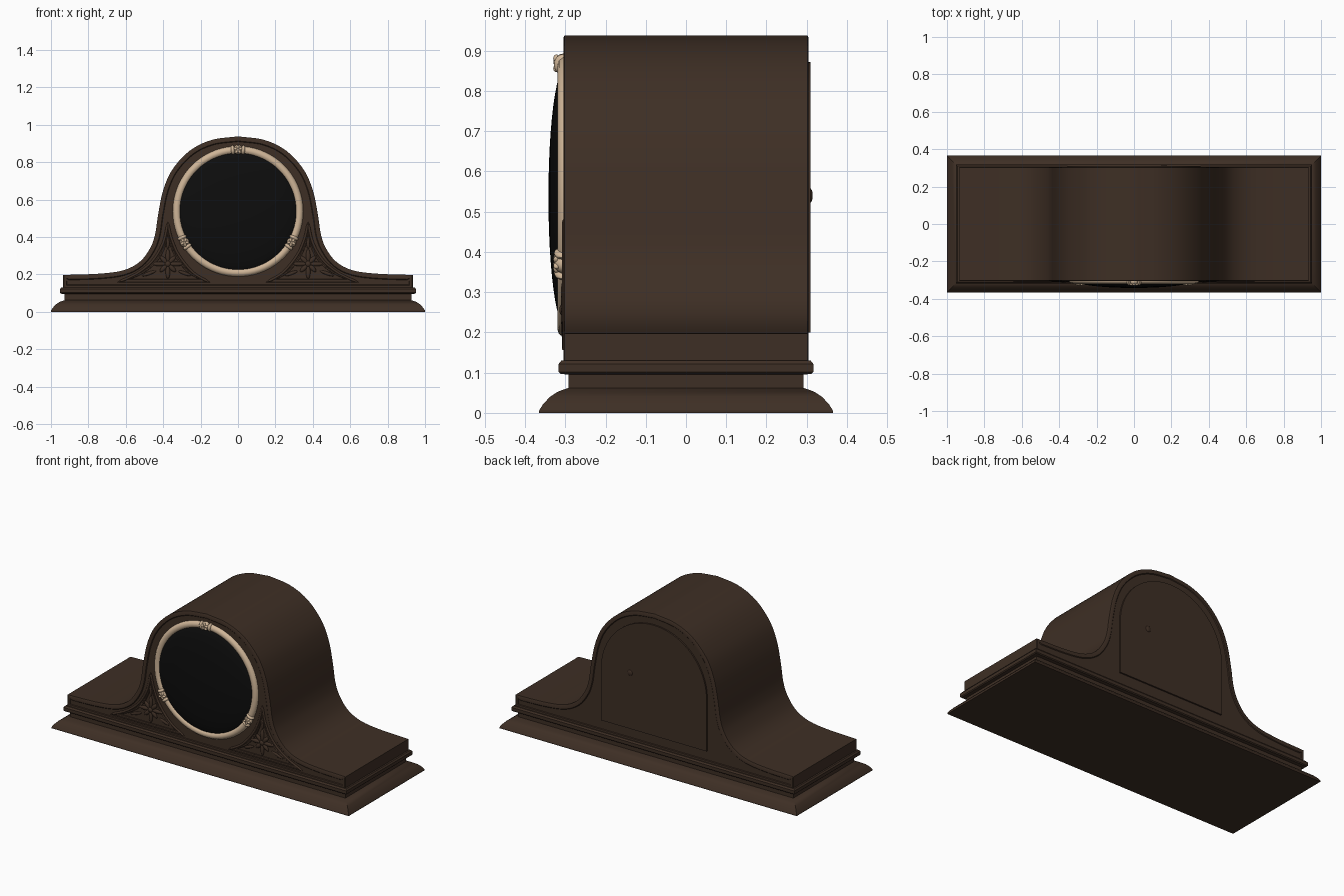
import bpy, bmesh, math
from mathutils import Vector, Matrix

if "Cube" in bpy.data.objects:
    bpy.data.objects.remove(bpy.data.objects["Cube"], do_unlink=True)


def material(name, rgb):
    m = bpy.data.materials.new(name)
    m.use_nodes = True
    m.diffuse_color = (*rgb, 1)
    bsdf = next(n for n in m.node_tree.nodes if n.type == 'BSDF_PRINCIPLED')
    bsdf.inputs["Base Color"].default_value = (*rgb, 1)
    bsdf.inputs["Roughness"].default_value = 0.6
    return m


wood = material("dark wood", (0.048, 0.028, 0.018))
cream = material("cream metal", (0.62, 0.46, 0.31))
black = material("black glass", (0.004, 0.004, 0.004))


def finish(name, bm, mat, angle=35):
    """Turn a bmesh into a smooth-shaded object."""
    bmesh.ops.recalc_face_normals(bm, faces=bm.faces)
    mesh = bpy.data.meshes.new(name)
    bm.to_mesh(mesh)
    bm.free()
    ob = bpy.data.objects.new(name, mesh)
    bpy.context.collection.objects.link(ob)
    mesh.materials.append(mat)
    shade(ob, angle)
    return ob


def shade(ob, angle):
    bpy.ops.object.select_all(action='DESELECT')
    ob.select_set(True)
    bpy.context.view_layer.objects.active = ob
    bpy.ops.object.shade_smooth_by_angle(angle=math.radians(angle))


def spline(pts, steps=6):
    """Smooth 2D path through the given points."""
    p = [Vector(q) for q in pts]
    p = [2 * p[0] - p[1]] + p + [2 * p[-1] - p[-2]]
    out = []
    for a, b, c, d in zip(p, p[1:], p[2:], p[3:]):
        for i in range(steps):
            t = i / steps
            out.append(0.5 * (2 * b + (c - a) * t + (2 * a - 5 * b + 4 * c - d) * t * t
                              + (3 * b - a - 3 * c + d) * t ** 3))
    return out + [p[-2]]


def slab(bm, outline, y0, y1):
    """Extrude an x-z outline from y0 to y1 and return the two caps."""
    rings = [[bm.verts.new((x, y, z)) for x, z in outline] for y in (y0, y1)]
    n = len(outline)
    for i in range(n):
        j = (i + 1) % n
        bm.faces.new((rings[0][i], rings[0][j], rings[1][j], rings[1][i]))
    return [bm.faces.new(r) for r in rings]


def ellipsoid(bm, centre, size, turn=0):
    m = Matrix.Translation(centre) @ Matrix.Rotation(turn, 4, 'Y') @ Matrix.Diagonal((*size, 1))
    bmesh.ops.create_uvsphere(bm, u_segments=16, v_segments=10, radius=1, matrix=m)


def tube(name, pts, y, radius, mat, cyclic=True):
    """Round bead following an x-z path."""
    cu = bpy.data.curves.new(name, 'CURVE')
    cu.dimensions = '3D'
    cu.bevel_depth = radius
    cu.bevel_resolution = 3
    sp = cu.splines.new('POLY')
    sp.points.add(len(pts) - 1)
    for p, (x, z) in zip(sp.points, pts):
        p.co = (x, y, z, 1)
    sp.use_cyclic_u = cyclic
    ob = bpy.data.objects.new(name, cu)
    bpy.context.collection.objects.link(ob)
    cu.materials.append(mat)
    bpy.ops.object.select_all(action='DESELECT')
    ob.select_set(True)
    bpy.context.view_layer.objects.active = ob
    bpy.ops.object.convert(target='MESH')
    shade(bpy.context.view_layer.objects.active, 60)


# Stepped plinth: stacked rectangles as (outward offset, height)
bm = bmesh.new()
steps = [(0.065, 0), (0.065, 0.006), (0.055, 0.022), (0.038, 0.04), (0.018, 0.053),
         (-0.004, 0.061), (-0.008, 0.062), (-0.008, 0.095), (0.012, 0.097), (0.017, 0.102),
         (0.017, 0.121), (0.01, 0.13)]
rings = []
for o, z in steps:
    hx, hy = 0.935 + o, 0.3 + o
    rings.append([bm.verts.new((sx * hx, sy * hy, z))
                  for sx, sy in ((-1, -1), (1, -1), (1, 1), (-1, 1))])
for lo, hi in zip(rings, rings[1:]):
    for i in range(4):
        j = (i + 1) % 4
        bm.faces.new((lo[i], lo[j], hi[j], hi[i]))
bm.faces.new(rings[0])
bm.faces.new(rings[-1])
finish("plinth", bm, wood, 30)

# Hump-shaped case with a shallow recessed panel front and back
half = spline([(0.935, 0.197), (0.74, 0.204), (0.61, 0.223), (0.525, 0.268), (0.47, 0.34),
               (0.443, 0.415), (0.427, 0.52), (0.4, 0.65), (0.35, 0.762), (0.257, 0.862),
               (0.14, 0.919), (0, 0.938)])
outline = [Vector((0.935, 0.125))] + half + [Vector((-x, z)) for x, z in half[-2::-1]]
outline.append(Vector((-0.935, 0.125)))
bm = bmesh.new()
caps = slab(bm, outline, -0.302, 0.302)
bmesh.ops.recalc_face_normals(bm, faces=bm.faces)
bmesh.ops.inset_individual(bm, faces=caps, thickness=0.006, depth=0.0)
for cap, s in zip(caps, (-1, 1)):
    for v in cap.verts:
        v.co.y = s * 0.305
bmesh.ops.inset_individual(bm, faces=caps, thickness=0.018, depth=0.0)
bmesh.ops.inset_individual(bm, faces=caps, thickness=0.004, depth=0.0)
for cap, s in zip(caps, (-1, 1)):
    for v in cap.verts:
        v.co.y = s * 0.301
finish("case", bm, wood, 30)

# Arched back door with its knob
bm = bmesh.new()
arch = [(0.355 * math.cos(i * math.pi / 40), 0.517 + 0.355 * math.sin(i * math.pi / 40))
        for i in range(41)]
slab(bm, [(0.355, 0.2)] + arch + [(-0.355, 0.2)], 0.295, 0.31)
finish("back_door", bm, wood)
bm = bmesh.new()
ellipsoid(bm, (0.16, 0.308, 0.54), (0.018, 0.007, 0.018))
finish("door_knob", bm, wood)

# Domed dial glass and round bezel
CZ = 0.537
bm = bmesh.new()
m = (Matrix.Translation((0, -0.3, CZ)) @ Matrix.Diagonal((0.322, 0.042, 0.322, 1))
     @ Matrix.Rotation(math.pi / 2, 4, 'X'))
bmesh.ops.create_uvsphere(bm, u_segments=64, v_segments=24, radius=1, matrix=m)
finish("dial_glass", bm, black)
circle = [(0.328 * math.cos(i * math.tau / 72), CZ + 0.328 * math.sin(i * math.tau / 72))
          for i in range(72)]
tube("bezel", circle, -0.298, 0.022, cream)

# Three wrapped ornaments on the bezel
bm = bmesh.new()
for k in range(3):
    a = math.pi / 2 + k * math.tau / 3
    for da, r in ((0, 0.024), (-0.085, 0.012), (0.085, 0.012)):
        b = a + da
        pos = (0.33 * math.cos(b), -0.306, CZ + 0.33 * math.sin(b))
        ellipsoid(bm, pos, (0.026, 0.022, r), math.pi / 2 - b + math.pi / 2)
    for i in range(5):
        b = a + i * math.tau / 5
        ellipsoid(bm, (0.33 * math.cos(a) + 0.013 * math.cos(b), -0.322,
                       CZ + 0.33 * math.sin(a) + 0.013 * math.sin(b)), (0.011, 0.008, 0.007), -b)
finish("bezel_ornaments", bm, cream)

# Carved corner panels: nested beads around a flower
inner = spline([(0.155, 0.158), (0.24, 0.21), (0.315, 0.3), (0.355, 0.39), (0.375, 0.475)])
outer = spline([(0.375, 0.475), (0.4, 0.37), (0.455, 0.275), (0.54, 0.205), (0.64, 0.158)])
centre = Vector((0.375, 0.235))
for side, s in (("left", 1), ("right", -1)):
    for label, k, r in (("outer", 1, 0.007), ("inner", 0.8, 0.0045)):
        loop = [centre + (p - centre) * k for p in inner + outer[1:]]
        tube(f"{side}_{label}_carved_border", [(s * x, z) for x, z in loop], -0.301, r, wood)
    bm = bmesh.new()
    fx, fz = s * 0.375, 0.256
    for i in range(8):
        a = i * math.tau / 8
        length = 0.038 if i % 2 == 0 else 0.028
        ellipsoid(bm, (fx + 1.1 * length * math.cos(a), -0.302, fz + 1.1 * length * math.sin(a)),
                  (length, 0.009, 0.012), -a)
    ellipsoid(bm, (fx, -0.304, fz), (0.016, 0.011, 0.016))
    # Leaves reaching into the three corners
    for dx, dz, size, a in ((0, 0.115, 0.035, math.pi / 2), (0.1, -0.05, 0.04, -0.35),
                            (-0.09, -0.05, 0.035, math.pi + 0.35)):
        ellipsoid(bm, (fx + s * dx, -0.301, fz + dz), (size, 0.007, 0.009), -s * a)
    finish(f"{side}_carved_flower", bm, wood)
